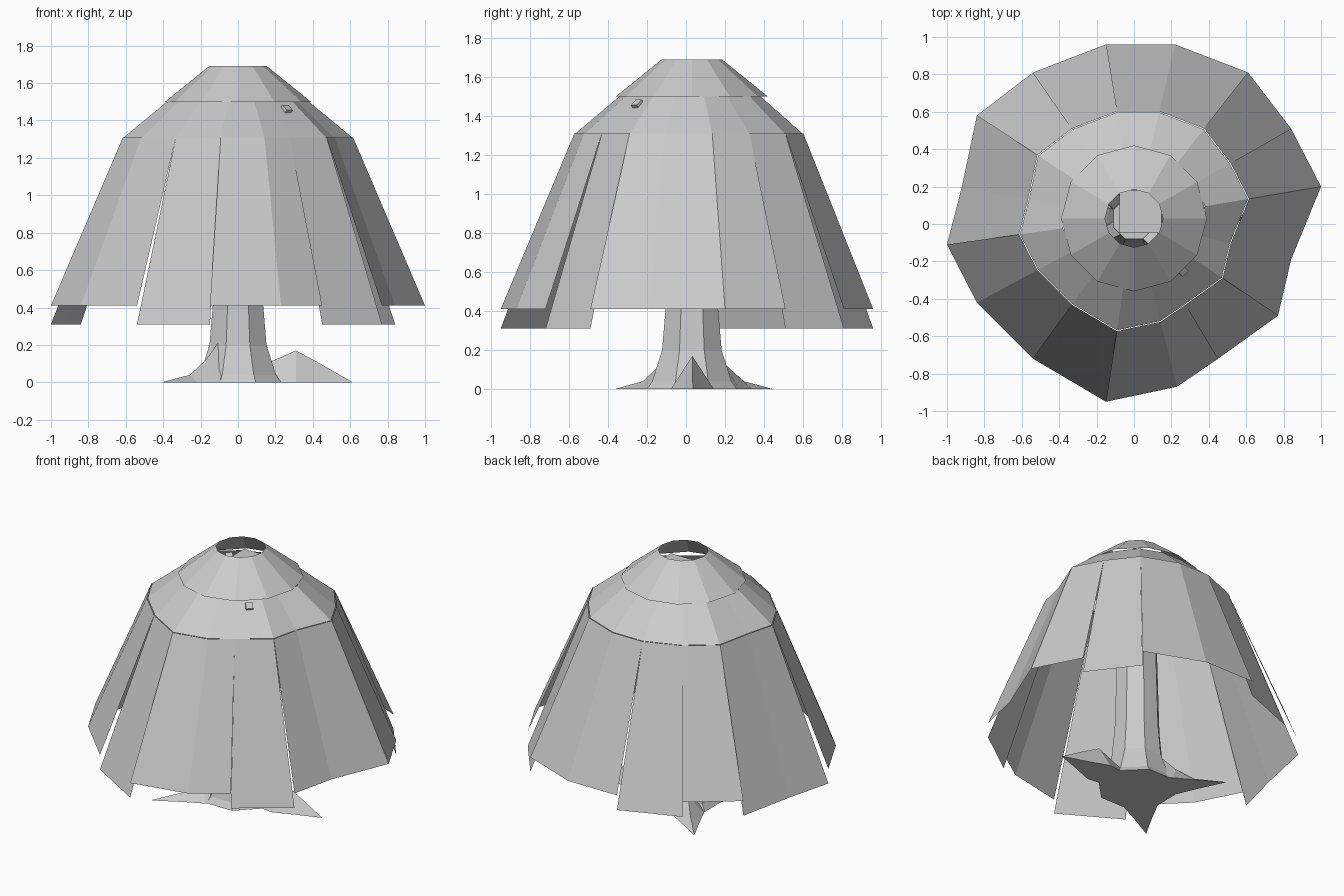
import bpy
import bmesh
from math import cos, sin, tau
from mathutils import Vector

default_cube = bpy.data.objects.get("Cube")
if default_cube:
    bpy.data.objects.remove(default_cube, do_unlink=True)

# Single plain grey material
grey = bpy.data.materials.new("light_grey")
grey.use_nodes = True
grey_value = (0.6, 0.6, 0.6, 1)
grey.diffuse_color = grey_value
grey.node_tree.nodes["Principled BSDF"].inputs["Base Color"].default_value = grey_value

AXIS = Vector((0, 0.03, 0))


def loft(name, sections, closed=True, cap_start=False, cap_end=False):
    """Join matching rows of points with flat faces."""
    bm = bmesh.new()
    rows = [[bm.verts.new(point) for point in row] for row in sections]
    count = len(rows[0])
    for low, high in zip(rows, rows[1:]):
        for i in range(count if closed else count - 1):
            j = (i + 1) % count
            bm.faces.new((low[i], low[j], high[j], high[i]))
    if cap_start:
        bm.faces.new(rows[0][::-1])
    if cap_end:
        bm.faces.new(rows[-1])
    bmesh.ops.remove_doubles(bm, verts=bm.verts, dist=0.0005)
    if cap_start or cap_end:
        bmesh.ops.recalc_face_normals(bm, faces=bm.faces)
    mesh = bpy.data.meshes.new(name)
    bm.to_mesh(mesh)
    bm.free()
    mesh.materials.append(grey)
    obj = bpy.data.objects.new(name, mesh)
    bpy.context.collection.objects.link(obj)
    return obj


def ring(center, radius, z, sides, turn=0.0):
    steps = [tau * (i + turn) / sides for i in range(sides)]
    return [(center.x + radius * cos(a), center.y + radius * sin(a), z) for a in steps]


def scaled(outline, factor, z):
    """Shrink an outline towards the trunk axis at a given height."""
    points = [AXIS + (Vector((x, y, 0)) - AXIS) * factor for x, y in outline]
    return [(p.x, p.y, z) for p in points]


# Lower rim of the canopy, counter-clockwise from the right-hand side
rim = [(-1, -.11), (-.84, -.42), (-.54, -.72), (-.15, -.95),
       (.23, -.87), (.45, -.72), (.77, -.49), (.84, -.19),
       (1, .2), (.84, .51), (.61, .81), (.22, .96),
       (-.15, .96), (-.54, .81), (-.84, .58), (-.92, .2)]

# Hanging panels: alternating short and long, each a run of rim points
SHORT, LONG = 0.41, 0.31
EAVE, SHOULDER, CROWN = 1.31, 1.5, 1.69
run_lengths = [2, 1, 2, 1, 3, 1, 2, 1, 1, 2]
start = 0
for number, length in enumerate(run_lengths):
    run = [rim[(start + k) % len(rim)] for k in range(length + 1)]
    bottom = LONG if number % 2 else SHORT
    loft(f"hanging_panel_{number}",
         [scaled(run, 1, bottom), scaled(run, 0.615, EAVE)], closed=False)
    start += length

# Middle and top canopy tiers, open cones
loft("middle_tier", [scaled(rim, 0.61, EAVE), scaled(rim, 0.38, SHOULDER)])
loft("top_tier", [ring(AXIS, 0.39, SHOULDER, 12), ring(AXIS, 0.155, CROWN, 12)])

# Trunk with a flared foot
trunk_profile = [(0.25, 0), (0.22, 0.04), (0.165, 0.2), (0.145, 0.42), (0.12, 1.3)]
loft("trunk", [ring(AXIS, r, z, 8, 0.5) for r, z in trunk_profile],
     cap_start=True, cap_end=True)

# Square stub at the head of the trunk
stub_center = AXIS + Vector((0.035, 0.035, 0))
loft("trunk_top", [ring(stub_center, 0.16, z, 4, 0.5) for z in (1.2, 1.6)],
     cap_start=True, cap_end=True)


def root(name, tip, stations):
    """Triangular root; each station is distance, half width, height."""
    out = (Vector(tip) - AXIS).normalized()
    side = Vector((-out.y, out.x, 0))
    rows = []
    for distance, half, height in stations:
        p = AXIS + out * distance
        rows.append([p - side * half, p + side * half, p + Vector((0, 0, height))])
    rows.append([Vector(tip)] * 3)
    bm_rows = rows[:-1]
    end = rows[-1][0]
    bm_rows.append([end - side * .002, end + side * .002, end + Vector((0, 0, .002))])
    loft(name, bm_rows, cap_start=True, cap_end=True)


spike = [(0.12, 0.13, 0.24), (0.24, 0.1, 0.12), (0.36, 0.06, 0.04)]
root("front_root", (-.4, -.36, 0), spike)
root("back_root", (-.37, .44, 0), spike)
root("humped_root", (.61, .035, 0),
     [(0.15, 0.09, 0.1), (0.31, 0.11, 0.17), (0.44, 0.06, 0.1)])


def branch(name, end):
    """Four-sided limb from the trunk to just outside the canopy."""
    foot = AXIS + Vector((0, 0, 1))
    tip = Vector(end)
    along = (tip - foot).normalized()
    u = along.cross(Vector((0, 0, 1))).normalized()
    v = along.cross(u)
    corners = [u + v, v - u, -u - v, u - v]
    loft(name, [[foot + c * 0.05 for c in corners], [tip + c * 0.022 for c in corners]],
         cap_start=True, cap_end=True)


# Branches under the canopy
branch("front_branch", (.265, -.255, 1.47))
branch("right_branch", (-.32, -.15, 1.47))
branch("back_branch", (-.27, .28, 1.48))
